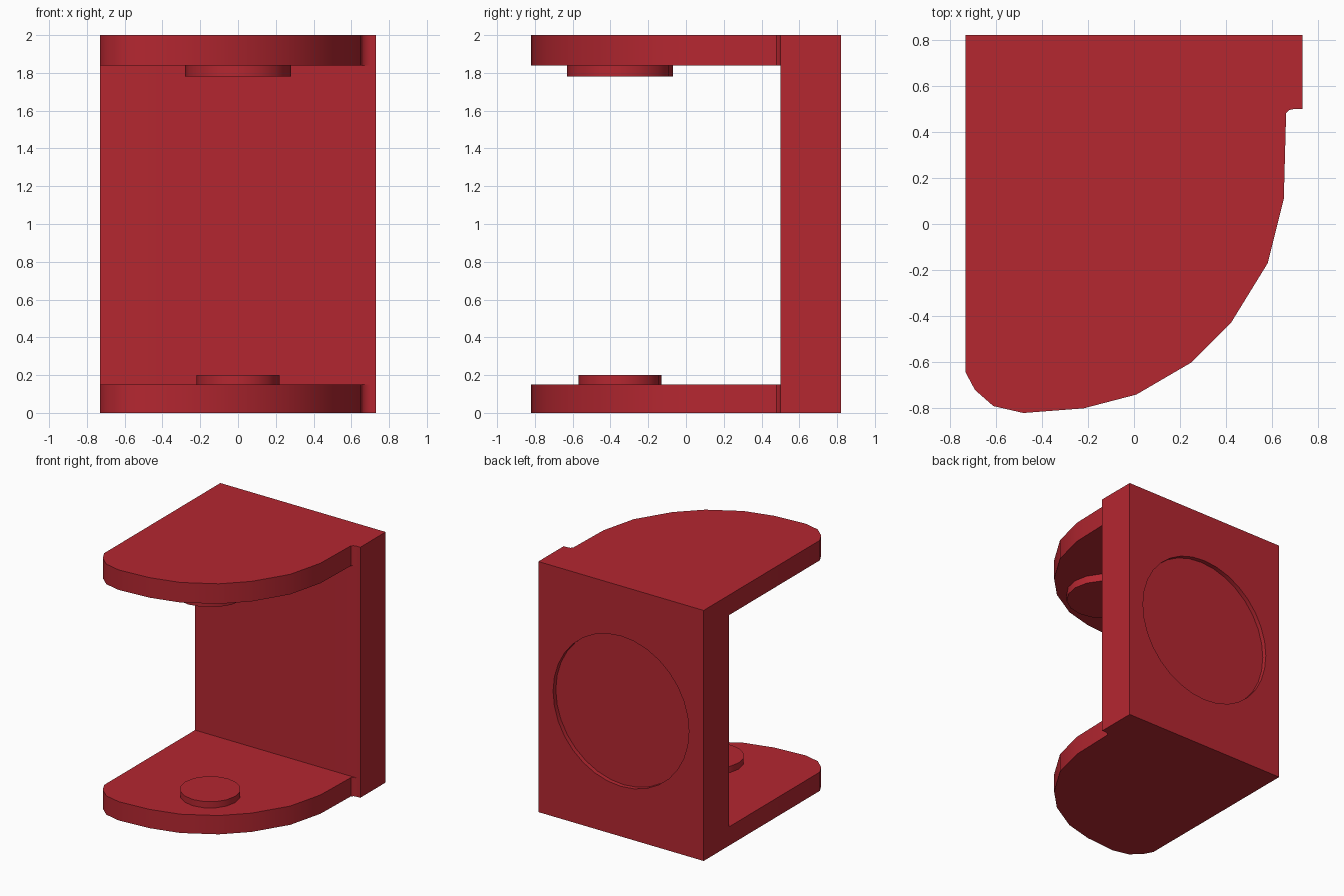
import bpy, bmesh
from math import radians, cos, sin, tau

if "Cube" in bpy.data.objects:
    bpy.data.objects.remove(bpy.data.objects["Cube"])

red = bpy.data.materials.new("red")
red.diffuse_color = (0.46, 0.02, 0.03, 1)
red.use_nodes = True
red.node_tree.nodes["Principled BSDF"].inputs["Base Color"].default_value = red.diffuse_color


def prism(name, profile, z0, z1):
    """Extrude a closed XY outline from z0 to z1."""
    bm = bmesh.new()
    face = bm.faces.new([bm.verts.new((x, y, z0)) for x, y in profile])
    top = bmesh.ops.extrude_face_region(bm, geom=[face])["geom"]
    verts = [v for v in top if isinstance(v, bmesh.types.BMVert)]
    bmesh.ops.translate(bm, verts=verts, vec=(0, 0, z1 - z0))
    bmesh.ops.recalc_face_normals(bm, faces=bm.faces)
    mesh = bpy.data.meshes.new(name)
    bm.to_mesh(mesh)
    bm.free()
    obj = bpy.data.objects.new(name, mesh)
    bpy.context.collection.objects.link(obj)
    mesh.materials.append(red)
    return obj


def circle(cx, cy, r, n):
    return [(cx + r * cos(tau * i / n), cy + r * sin(tau * i / n)) for i in range(n)]


def combine(target, other, operation):
    """Apply a boolean and discard the second object."""
    mod = target.modifiers.new("join", 'BOOLEAN')
    mod.operation, mod.solver, mod.object = operation, 'EXACT', other
    bpy.context.view_layer.objects.active = target
    bpy.ops.object.modifier_apply(modifier=mod.name)
    bpy.data.objects.remove(other)


# Upright back plate
bracket = prism("bracket", [(-.73, .5), (.73, .5), (.73, .82), (-.73, .82)], 0, 2)

# Rounded arms, each with a round boss facing the opening
arm = [(-.73, .5), (-.73, -.645), (-.69, -.72), (-.61, -.79), (-.48, -.82),
       (-.22, -.80), (.01, -.74), (.25, -.60), (.42, -.43), (.58, -.17),
       (.65, .11), (.66, .48), (.675, .495), (.70, .5)]
for name, z0, z1, radius, b0, b1 in (("lower", 0, .15, .22, .1, .2),
                                     ("upper", 1.84, 2, .28, 1.78, 1.9)):
    combine(bracket, prism(name + "_arm", arm, z0, z1), 'UNION')
    combine(bracket, prism(name + "_boss", circle(0, -.35, radius, 16), b0, b1), 'UNION')

# Shallow round recess in the rear face
cutter = prism("recess_cutter", circle(0, 0, .6, 32), -.035, .1)
cutter.hide_render = True
cutter.rotation_euler.x = radians(-90)
cutter.location = (0, .82, 1)
bpy.context.view_layer.update()
combine(bracket, cutter, 'DIFFERENCE')

# Smooth curved walls, sharp rims
bpy.ops.object.select_all(action='DESELECT')
bracket.select_set(True)
bpy.context.view_layer.objects.active = bracket
bpy.ops.object.shade_smooth_by_angle(angle=radians(35))
